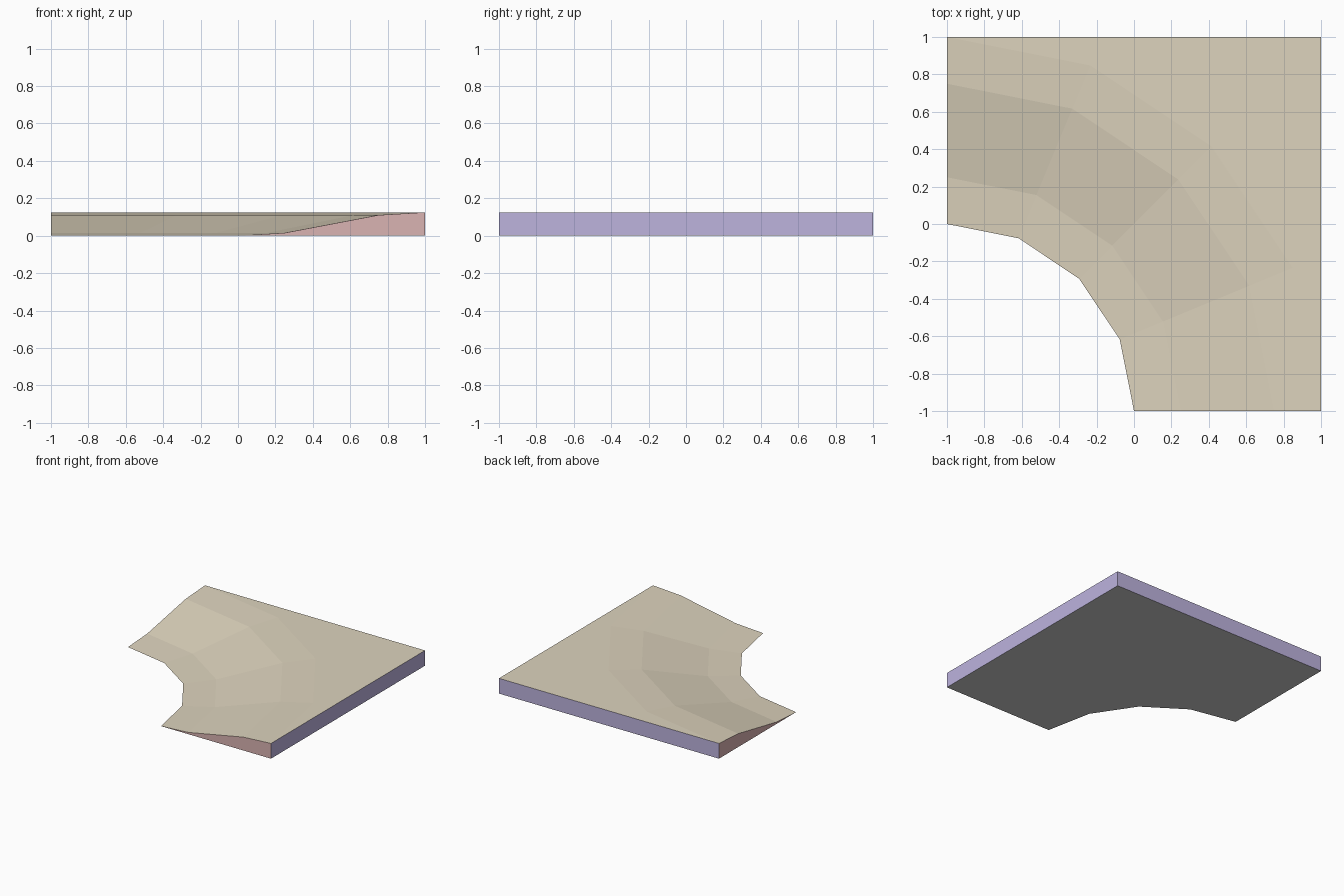
import bpy
import bmesh
from math import cos, sin, pi

default_cube = bpy.data.objects.get("Cube")
if default_cube:
    bpy.data.objects.remove(default_cube, do_unlink=True)


def make_material(name, rgb):
    """Flat colour given as 0-255 display values, stored as linear."""
    linear = [((c / 255 + 0.055) / 1.055) ** 2.4 for c in rgb]
    mat = bpy.data.materials.new(name)
    mat.use_nodes = True
    mat.diffuse_color = (*linear, 1)
    mat.node_tree.nodes["Principled BSDF"].inputs["Base Color"].default_value = (*linear, 1)
    return mat


materials = [
    make_material("sand_top", (221, 211, 189)),
    make_material("lilac_outer_wall", (189, 179, 222)),
    make_material("pink_end_wall", (218, 179, 178)),
    make_material("grey_underside", (204, 204, 204)),
]
TOP, OUTER, END, UNDER = range(4)

# Slope cross-section (radius, height), swept a quarter turn about one corner
PROFILE = [(1, 0), (1.25, 0.015), (1.75, 0.11), (2, 0.125)]
HEIGHT = PROFILE[-1][1]
STEPS = 4

bm = bmesh.new()


def add_face(verts, material):
    bm.faces.new(verts).material_index = material


rings = []
for i in range(STEPS + 1):
    a = i / STEPS * pi / 2
    rings.append([bm.verts.new((r * cos(a) - 1, r * sin(a) - 1, z)) for r, z in PROFILE])

# Curved slope
for a, b in zip(rings, rings[1:]):
    for j in range(len(PROFILE) - 1):
        add_face((a[j], a[j + 1], b[j + 1], b[j]), TOP)

# Flat plateau outside the curve
top_corner = bm.verts.new((1, 1, HEIGHT))
add_face([ring[-1] for ring in rings] + [top_corner], TOP)

# Base corners, outer walls and wedge-shaped ends
front_base, corner_base, back_base = [bm.verts.new((x, y, 0)) for x, y in ((1, -1), (1, 1), (-1, 1))]
add_face((front_base, corner_base, top_corner, rings[0][-1]), OUTER)
add_face((corner_base, back_base, rings[-1][-1], top_corner), OUTER)
add_face(rings[0] + [front_base], END)
add_face(rings[-1] + [back_base], END)

# Underside
add_face([ring[0] for ring in rings] + [back_base, corner_base, front_base], UNDER)

bmesh.ops.recalc_face_normals(bm, faces=bm.faces)
mesh = bpy.data.meshes.new("curved_slope_corner")
bm.to_mesh(mesh)
bm.free()
for mat in materials:
    mesh.materials.append(mat)
slope = bpy.data.objects.new("curved_slope_corner", mesh)
bpy.context.collection.objects.link(slope)
